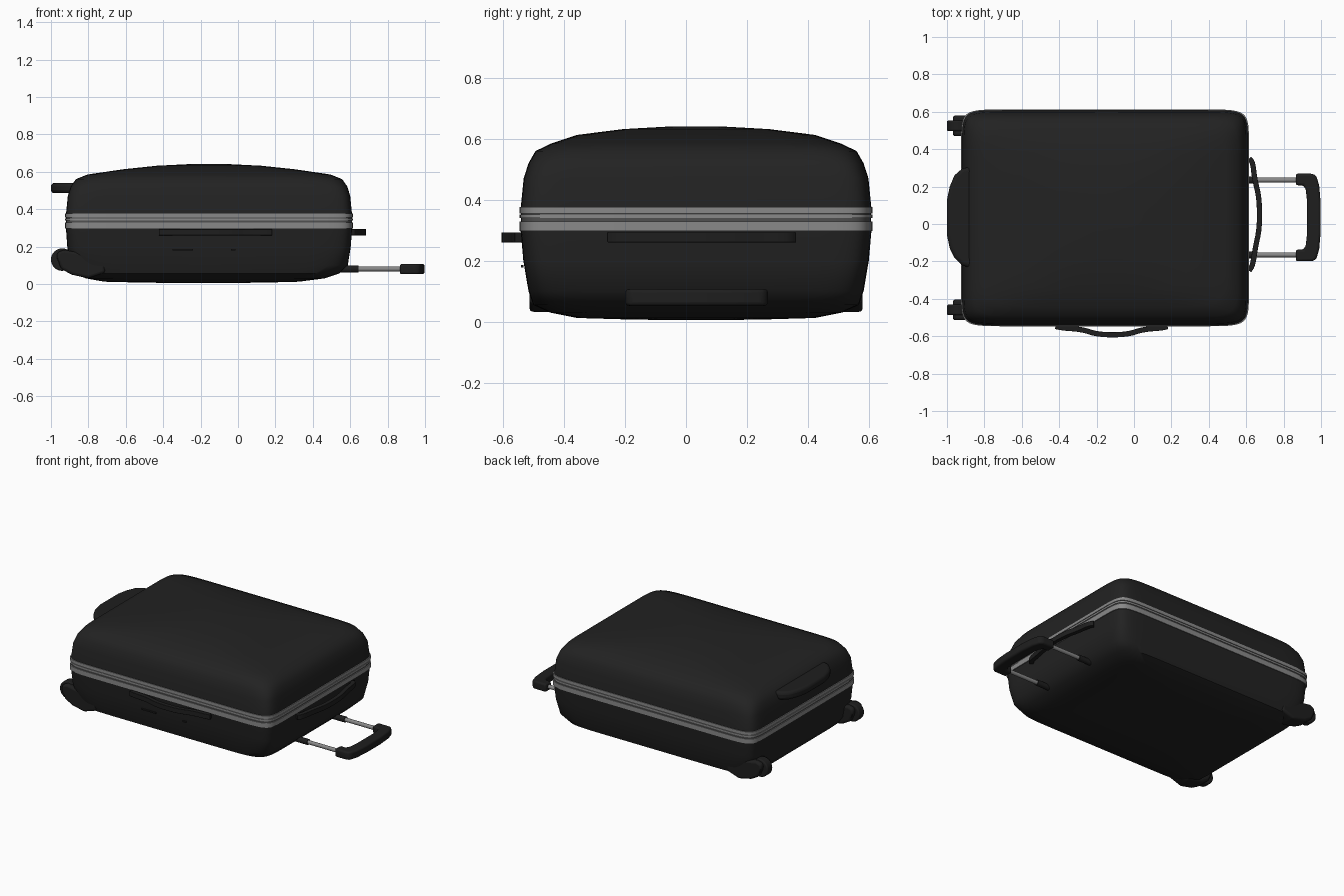
import bpy, bmesh, math
from mathutils import Vector

cube = bpy.data.objects.get("Cube")
if cube:
    bpy.data.objects.remove(cube, do_unlink=True)


def material(name, value):
    m = bpy.data.materials.new(name)
    m.use_nodes = True
    color = (value, value, value, 1)
    m.diffuse_color = color
    m.node_tree.nodes["Principled BSDF"].inputs["Base Color"].default_value = color
    return m


BLACK = material("black shell", 0.016)
TRIM = material("black plastic", 0.013)
GREY = material("grey metal", 0.25)
DARK = material("dark seal", 0.08)
CX, CY = -0.155, 0.033


def finish(name, bm, mat, bevel=0, angle=40):
    bmesh.ops.recalc_face_normals(bm, faces=bm.faces)
    mesh = bpy.data.meshes.new(name)
    bm.to_mesh(mesh)
    bm.free()
    mesh.materials.append(mat)
    ob = bpy.data.objects.new(name, mesh)
    bpy.context.collection.objects.link(ob)
    if bevel:
        mod = ob.modifiers.new("Bevel", 'BEVEL')
        mod.width, mod.segments = bevel, 3
    bpy.ops.object.select_all(action='DESELECT')
    ob.select_set(True)
    bpy.context.view_layer.objects.active = ob
    bpy.ops.object.shade_smooth_by_angle(angle=math.radians(angle))
    return ob


def power(v, e):
    return math.copysign(abs(v) ** e, v)


def loft(name, rings, mat, count=96):
    """Stack squared ovals; each ring is (z, half x, half y, squareness, x shift)."""
    bm = bmesh.new()
    loops = []
    for z, hx, hy, n, dx in rings:
        loop = []
        for i in range(count):
            a = math.tau * i / count
            loop.append(bm.verts.new((CX + dx + hx * power(math.cos(a), 2 / n),
                                      CY + hy * power(math.sin(a), 2 / n), z)))
        loops.append(loop)
    for a, b in zip(loops, loops[1:]):
        for i in range(count):
            j = (i + 1) % count
            bm.faces.new((a[i], a[j], b[j], b[i]))
    bm.faces.new(loops[0])
    bm.faces.new(loops[-1])
    return finish(name, bm, mat)


def prism(name, points, axis, low, high, mat, bevel):
    """Extrude an outline: xz points along y, or xy points along z."""
    bm = bmesh.new()
    if axis == 'Y':
        verts = [bm.verts.new((u, low, v)) for u, v in points]
        step = Vector((0, high - low, 0))
    else:
        verts = [bm.verts.new((u, v, low)) for u, v in points]
        step = Vector((0, 0, high - low))
    face = bm.faces.new(verts)
    ext = bmesh.ops.extrude_face_region(bm, geom=[face])
    bmesh.ops.translate(bm, vec=step,
                        verts=[g for g in ext["geom"] if isinstance(g, bmesh.types.BMVert)])
    return finish(name, bm, mat, bevel)


def rod(name, start, end, radius, mat, sides=24, bevel=0):
    a, b = Vector(start), Vector(end)
    bm = bmesh.new()
    bmesh.ops.create_cone(bm, cap_ends=True, segments=sides, radius1=radius,
                          radius2=radius, depth=(b - a).length)
    bm.transform((b - a).to_track_quat('Z', 'Y').to_matrix().to_4x4())
    bmesh.ops.translate(bm, vec=(a + b) / 2, verts=bm.verts)
    return finish(name, bm, mat, bevel)


def strap(name, path, half_width, z_low, z_high):
    """Thick ribbon following a smoothed path in the xy plane."""
    pts = [Vector(p) for p in path]
    for _ in range(2):
        soft = [pts[0]]
        for a, b in zip(pts, pts[1:]):
            soft += [a.lerp(b, 0.25), a.lerp(b, 0.75)]
        pts = soft + [pts[-1]]
    left, right = [], []
    for i, p in enumerate(pts):
        t = (pts[min(i + 1, len(pts) - 1)] - pts[max(i - 1, 0)]).normalized()
        side = Vector((-t.y, t.x)) * half_width
        left.append(p + side)
        right.append(p - side)
    return prism(name, left + right[::-1], 'Z', z_low, z_high, TRIM, 0.006)


# Shell halves
loft("lower_shell", [
    (0.005, 0.10, 0.07, 2.5, -0.03), (0.007, 0.32, 0.22, 3, -0.03),
    (0.012, 0.52, 0.39, 5, -0.04), (0.03, 0.64, 0.48, 8, -0.02),
    (0.055, 0.705, 0.535, 11, -0.01), (0.10, 0.742, 0.55, 14, 0),
    (0.20, 0.758, 0.567, 16, 0), (0.30, 0.765, 0.576, 16, 0)], BLACK)
loft("upper_shell", [
    (0.37, 0.765, 0.576, 16, 0), (0.47, 0.755, 0.566, 16, 0),
    (0.52, 0.740, 0.550, 14, 0), (0.56, 0.712, 0.527, 12, 0),
    (0.585, 0.650, 0.475, 9, 0), (0.613, 0.460, 0.39, 5, 0),
    (0.632, 0.28, 0.24, 3, 0), (0.641, 0.10, 0.08, 2.5, 0)], BLACK)


# Metal closing frame with a dark seal between its halves
def band(name, low, high, grow, mat):
    loft(name, [(z, 0.766 + grow, 0.576 + grow, 16, 0) for z in (low, high)], mat)


band("frame_lower", 0.297, 0.328, 0.004, GREY)
band("frame_seal", 0.326, 0.342, -0.001, DARK)
band("frame_middle", 0.340, 0.351, 0.003, GREY)
band("frame_gap", 0.350, 0.356, -0.001, DARK)
band("frame_upper", 0.355, 0.376, 0.004, GREY)

# Carry handles on the end and on the long side
strap("end_carry_handle", [(0.615, 0.35), (0.635, 0.33), (0.645, 0.24), (0.67, 0.14),
                           (0.672, -0.02), (0.648, -0.13), (0.635, -0.22),
                           (0.615, -0.25)], 0.014, 0.26, 0.293)
strap("side_carry_handle", [(-0.42, -0.548), (-0.38, -0.556), (-0.28, -0.563),
                            (-0.19, -0.592), (-0.04, -0.592), (0.05, -0.563),
                            (0.15, -0.556), (0.18, -0.548)], 0.014, 0.26, 0.293)

# Grip lip at the wheel end
prism("grip_lip", [(-0.86, -0.24), (-0.92, -0.22), (-0.96, -0.18), (-0.985, -0.13),
                   (-1, -0.06), (-1, 0.13), (-0.985, 0.2), (-0.96, 0.26),
                   (-0.92, 0.295), (-0.86, 0.31)], 'Z', 0.485, 0.54, TRIM, 0.018)

# Wheels in their housings
housing = [(-0.71, 0.06), (-0.71, 0.10), (-0.73, 0.14), (-0.85, 0.168), (-0.93, 0.182),
           (-0.965, 0.17), (-0.97, 0.14), (-0.945, 0.08), (-0.89, 0.05), (-0.80, 0.03)]
for side, label in ((1, "back"), (-1, "front")):
    y = CY + side * 0.492
    prism(label + "_wheel_housing", housing, 'Y', y - 0.055, y + 0.055, TRIM, 0.014)
    rod(label + "_wheel", (-0.94, y - 0.028, 0.13), (-0.94, y + 0.028, 0.13),
        0.06, TRIM, 32, 0.008)
    rod(label + "_wheel_axle", (-0.94, y - 0.05, 0.13), (-0.94, y + 0.05, 0.13), 0.025, TRIM)

# Telescopic pull handle
for y, label in ((0.235, "back"), (-0.165, "front")):
    rod(label + "_pull_tube", (0.5, y, 0.08), (0.88, y, 0.08), 0.013, GREY)
    rod(label + "_pull_sleeve", (0.48, y, 0.08), (0.645, y, 0.08), 0.019, TRIM)
half = [(0.865, 0.172), (0.865, 0.234), (0.955, 0.234), (0.975, 0.222), (0.99, 0.17),
        (0.998, 0.08)]
inner = [(0.925, 0.09), (0.918, 0.15), (0.905, 0.172)]
mid = 0.035
top_half = inner + half
outline = [(x, mid + y) for x, y in top_half]
outline += [(x, mid - y) for x, y in reversed(top_half)]
prism("pull_grip", outline, 'Z', 0.052, 0.107, TRIM, 0.012)

# Small closing catches on the front side
for x, width in ((-0.295, 0.055), (-0.025, 0.012)):
    prism("side_catch", [(x - width, 0.178), (x + width, 0.178),
                         (x + width, 0.186), (x - width, 0.186)],
          'Y', -0.541, -0.533, TRIM, 0)
